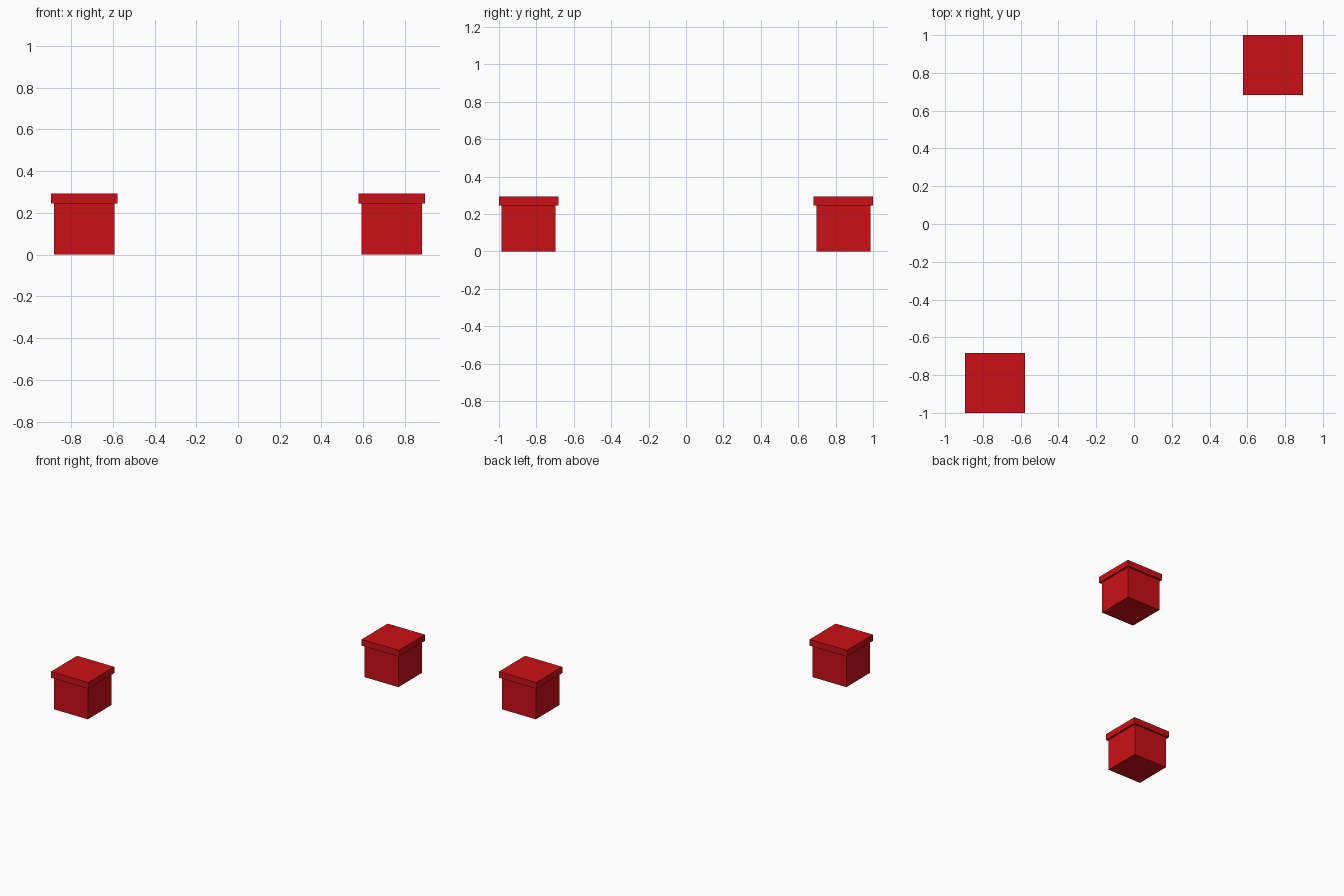
import bpy

if "Cube" in bpy.data.objects:
    bpy.data.objects.remove(bpy.data.objects["Cube"])

red = bpy.data.materials.new("red")
red.diffuse_color = (0.6, 0.005, 0.008, 1)
red.use_nodes = True
red.node_tree.nodes["Principled BSDF"].inputs["Base Color"].default_value = red.diffuse_color


def box(name, x, y, z0, z1, width):
    """Square box standing between heights z0 and z1."""
    bpy.ops.mesh.primitive_cube_add(size=1, location=(x, y, (z0 + z1) / 2))
    ob = bpy.context.object
    ob.name = name
    ob.scale = (width, width, z1 - z0)
    bpy.ops.object.transform_apply(location=False, rotation=False, scale=True)
    ob.data.materials.append(red)
    return ob


# Two lidded boxes at diagonally opposite corners
for label, side in (("front_left", -1), ("back_right", 1)):
    x, y = side * 0.737, side * 0.841
    box(label + "_box_body", x, y, 0, 0.245, 0.289)
    box(label + "_box_lid", x, y, 0.245, 0.293, 0.318)
